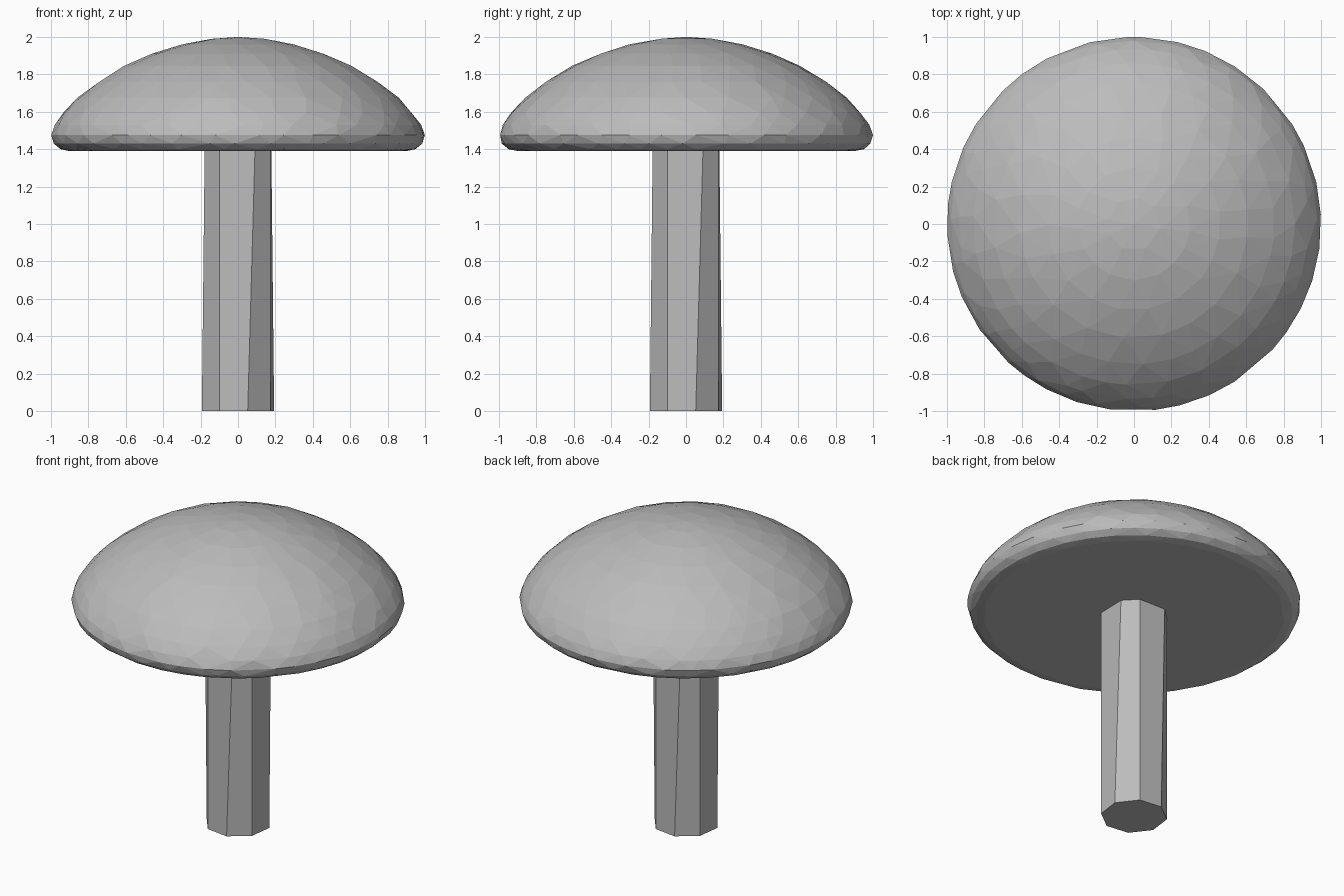
import bpy
import bmesh
import random
from math import cos, sin, radians, pi

if "Cube" in bpy.data.objects:
    bpy.data.objects.remove(bpy.data.objects["Cube"], do_unlink=True)

grey = bpy.data.materials.new("plain_grey")
grey.use_nodes = True
GREY = (0.5, 0.5, 0.5, 1)
grey.diffuse_color = GREY
grey.node_tree.nodes["Principled BSDF"].inputs["Base Color"].default_value = GREY


def finish(name, bm):
    """Turn the bmesh into a grey, flat-shaded object."""
    bmesh.ops.recalc_face_normals(bm, faces=bm.faces)
    mesh = bpy.data.meshes.new(name)
    bm.to_mesh(mesh)
    bm.free()
    mesh.materials.append(grey)
    obj = bpy.data.objects.new(name, mesh)
    bpy.context.collection.objects.link(obj)
    return obj


def bridge(bm, low, high):
    """Join two equal rings with quads."""
    n = len(low)
    for i in range(n):
        j = (i + 1) % n
        bm.faces.new((low[i], low[j], high[j], high[i]))


# Cap: faceted dome with a rounded rim and a flat underside
random.seed(4)
SIDES = 36
profile = [(0.90, 1.39), (0.95, 1.40), (0.985, 1.43), (1.0, 1.475),
           (0.98, 1.53), (0.935, 1.595), (0.86, 1.675), (0.75, 1.76),
           (0.61, 1.845), (0.46, 1.91), (0.30, 1.96), (0.14, 1.99)]
bm = bmesh.new()
rings = []
for k, (r, z) in enumerate(profile):
    ring = []
    for i in range(SIDES):
        jitter = 0 if k == 0 else random.uniform(-0.3, 0.3)
        a = 2 * pi * (i + k / 2 + jitter) / SIDES
        ring.append(bm.verts.new((r * cos(a), r * sin(a), z)))
    rings.append(ring)
for low, high in zip(rings, rings[1:]):
    bridge(bm, low, high)
bm.faces.new(rings[0])
tip = bm.verts.new((0, 0, 2))
for i in range(SIDES):
    bm.faces.new((rings[-1][i], rings[-1][(i + 1) % SIDES], tip))
bmesh.ops.triangulate(bm, faces=bm.faces)
cap = finish("mushroom_cap", bm)
thin = cap.modifiers.new("irregular_facets", "DECIMATE")
thin.ratio = 0.75

# Stem: eight-sided post whose alternate edges lean a little
bm = bmesh.new()
foot, head = [], []
for i in range(8):
    a = radians(15 + 45 * i)
    lean = radians(12) if i % 2 == 0 else 0
    foot.append(bm.verts.new((0.2 * cos(a), 0.2 * sin(a), 0)))
    head.append(bm.verts.new((0.2 * cos(a + lean), 0.2 * sin(a + lean), 1.4)))
bridge(bm, foot, head)
bm.faces.new(foot)
bm.faces.new(head)
finish("mushroom_stem", bm)
